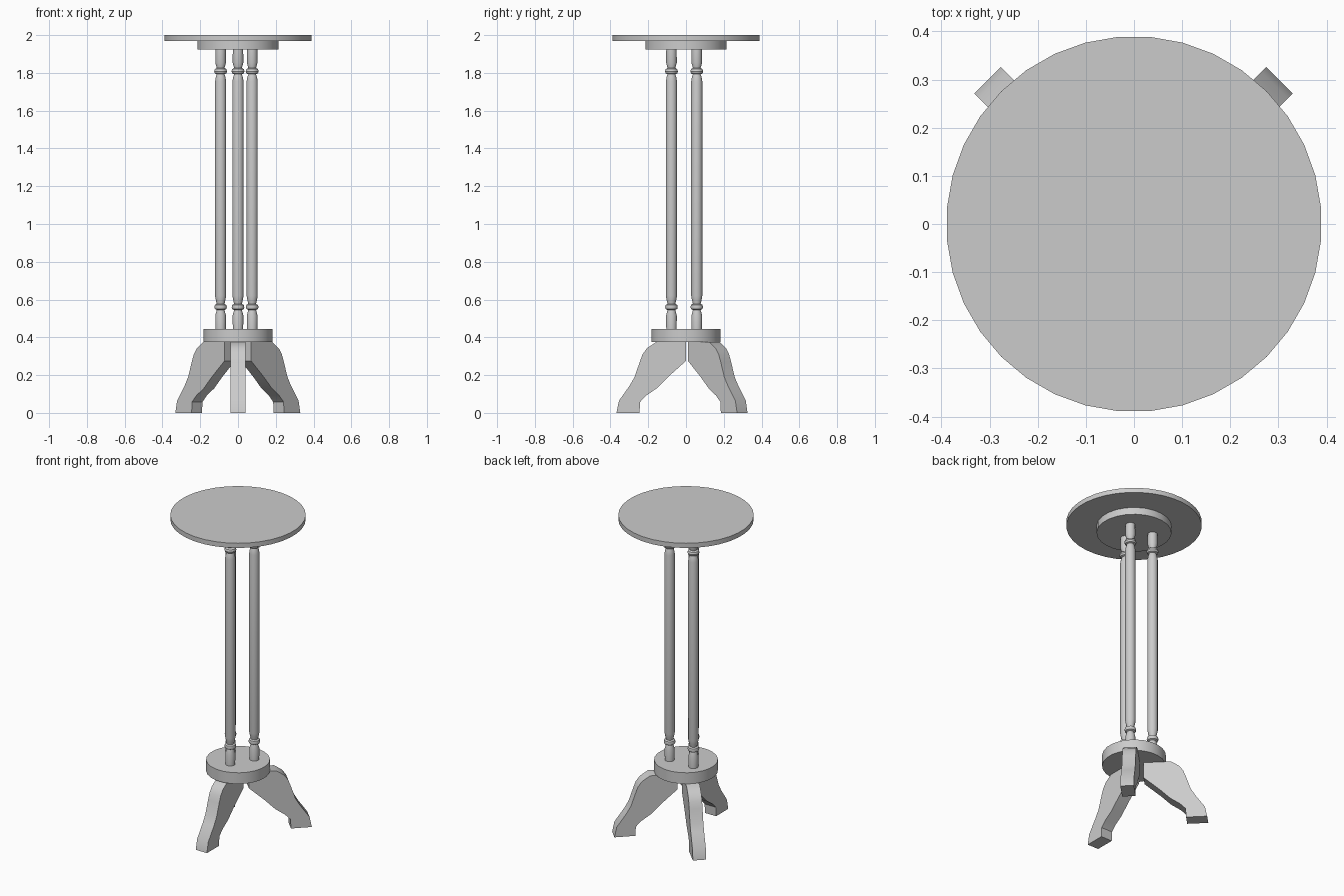
import bpy, bmesh
from math import radians, cos, sin, pi
from mathutils import Matrix

cube = bpy.data.objects.get("Cube")
if cube:
    bpy.data.objects.remove(cube, do_unlink=True)

grey = bpy.data.materials.new("plain_grey")
grey.use_nodes = True
grey.diffuse_color = (0.6, 0.6, 0.6, 1)
grey.node_tree.nodes["Principled BSDF"].inputs["Base Color"].default_value = (0.6, 0.6, 0.6, 1)


def finish(name, bm):
    """Turn a bmesh into a smooth-shaded object that keeps its sharp edges."""
    bmesh.ops.recalc_face_normals(bm, faces=bm.faces)
    mesh = bpy.data.meshes.new(name)
    bm.to_mesh(mesh)
    bm.free()
    mesh.materials.append(grey)
    obj = bpy.data.objects.new(name, mesh)
    bpy.context.collection.objects.link(obj)
    bpy.ops.object.select_all(action='DESELECT')
    obj.select_set(True)
    bpy.context.view_layer.objects.active = obj
    bpy.ops.object.shade_smooth_by_angle(angle=radians(35))
    return obj


def turned(name, profile, sides, x=0, y=0):
    """Lathe a (radius, height) profile and cap both ends."""
    bm = bmesh.new()
    rings = []
    for r, z in profile:
        angles = [2 * pi * (i + 0.5) / sides for i in range(sides)]
        rings.append([bm.verts.new((x + r * cos(a), y + r * sin(a), z)) for a in angles])
    for low, high in zip(rings, rings[1:]):
        for i in range(sides):
            j = (i + 1) % sides
            bm.faces.new((low[i], low[j], high[j], high[i]))
    bm.faces.new(rings[0])
    bm.faces.new(rings[-1])
    return finish(name, bm)


def leg(name, angle, x, y):
    """Extrude the curved leg outline across its width, then swing it into place."""
    bm = bmesh.new()
    verts = [bm.verts.new((d, -0.039, z)) for d, z in LEG_OUTLINE]
    face = bm.faces.new(verts)
    result = bmesh.ops.extrude_face_region(bm, geom=[face])
    moved = [v for v in result["geom"] if isinstance(v, bmesh.types.BMVert)]
    bmesh.ops.translate(bm, verts=moved, vec=(0, 0.078, 0))
    bm.transform(Matrix.Translation((x, y, 0)) @ Matrix.Rotation(radians(angle), 4, 'Z'))
    return finish(name, bm)


# Round tops and base plate
turned("table_top", [(0.39, 1.97), (0.39, 2.0)], 36)
turned("top_support", [(0.216, 1.925), (0.216, 1.97)], 24)
turned("base_plate", [(0.184, 0.374), (0.184, 0.445)], 24)

# Three turned columns with a bead near each end
COLUMN = [(0.028, 0.445), (0.029, 0.515), (0.021, 0.545),
          (0.031, 0.55), (0.034, 0.56), (0.031, 0.572), (0.021, 0.577),
          (0.026, 0.598), (0.03, 0.62), (0.03, 1.755), (0.026, 1.778), (0.021, 1.793),
          (0.031, 1.797), (0.035, 1.808), (0.031, 1.82), (0.021, 1.826),
          (0.029, 1.855), (0.028, 1.925)]
turned("front_column", COLUMN, 16, 0, -0.077)
turned("right_column", COLUMN, 16, -0.092, 0.057)
turned("left_column", COLUMN, 16, 0.075, 0.057)

# Three splayed legs: outline as (distance outward, height)
LEG_OUTLINE = [(0, 0.374), (0.16, 0.374), (0.207, 0.342), (0.23, 0.31), (0.245, 0.27),
               (0.272, 0.19), (0.298, 0.145), (0.355, 0.064), (0.368, 0),
               (0.246, 0), (0.243, 0.058), (0.21, 0.092), (0.155, 0.13),
               (0.095, 0.19), (0, 0.275)]
leg("front_leg", -90, 0, 0)
leg("left_leg", 45, 0.042, 0.038)
leg("right_leg", 135, -0.044, 0.038)
